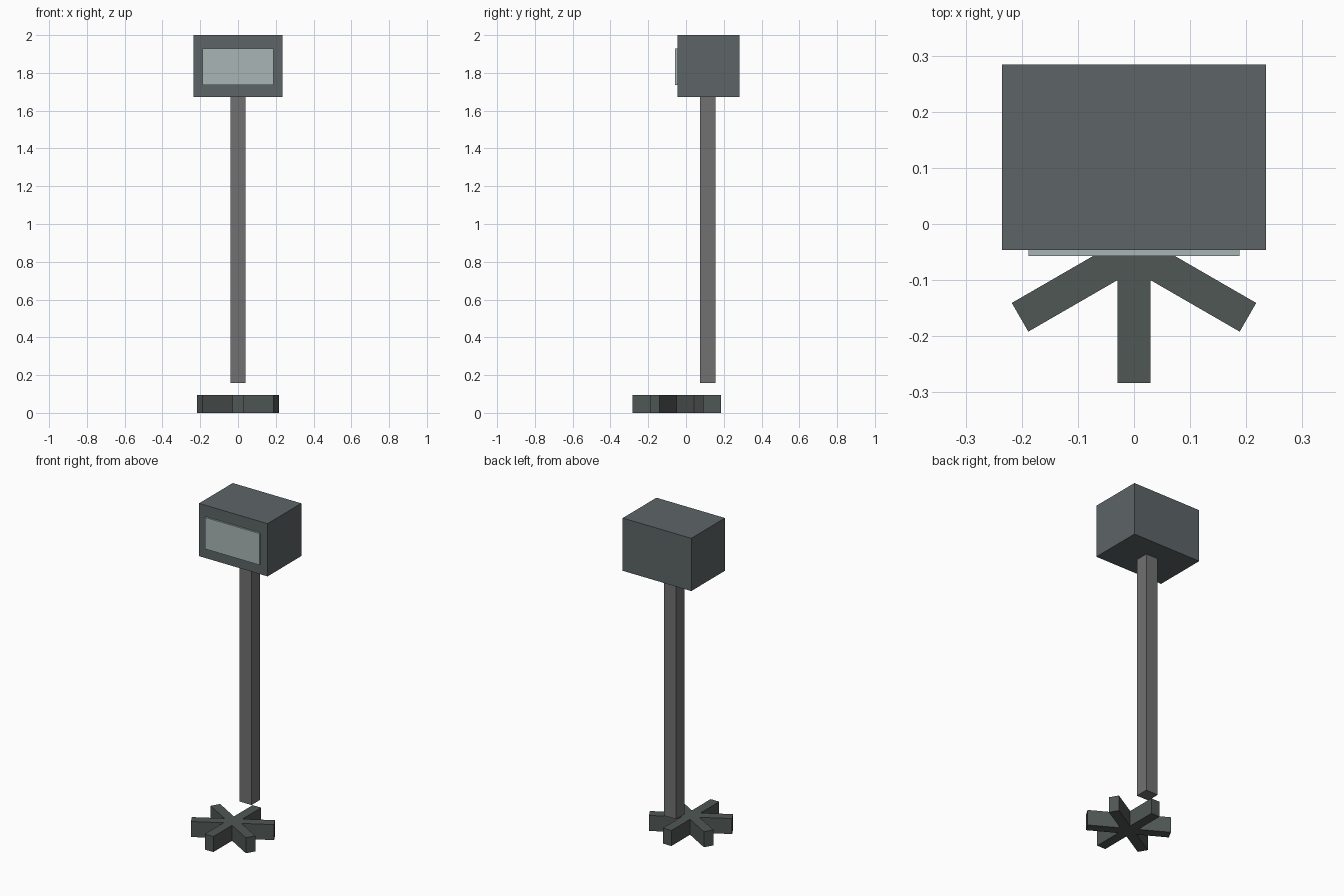
import bpy, bmesh, math

if "Cube" in bpy.data.objects:
    bpy.data.objects.remove(bpy.data.objects["Cube"])


def material(name, rgb):
    m = bpy.data.materials.new(name)
    m.diffuse_color = (*rgb, 1)
    m.use_nodes = True
    m.node_tree.nodes["Principled BSDF"].inputs["Base Color"].default_value = m.diffuse_color
    return m


def finish(name, bm, mat):
    bmesh.ops.recalc_face_normals(bm, faces=bm.faces)
    me = bpy.data.meshes.new(name)
    bm.to_mesh(me)
    bm.free()
    me.materials.append(mat)
    ob = bpy.data.objects.new(name, me)
    bpy.context.collection.objects.link(ob)
    return ob


def box(name, lo, hi, mat):
    bm = bmesh.new()
    bmesh.ops.create_cube(bm, size=1)
    for v in bm.verts:
        v.co = [(a + b) / 2 + c * (b - a) for a, b, c in zip(lo, hi, v.co)]
    return finish(name, bm, mat)


def star_base(name, centre_y, reach, width, height, mat, arms=6):
    bm = bmesh.new()
    half = width / 2
    inner = half / math.sin(math.pi / arms)
    verts = []
    for i in range(arms):
        a = math.pi / 2 + i * 2 * math.pi / arms
        c, s = math.cos(a), math.sin(a)
        # two tip corners, then the notch before the next arm
        for side in (-half, half):
            verts.append(bm.verts.new((reach * c - side * s, centre_y + reach * s + side * c, 0)))
        n = a + math.pi / arms
        verts.append(bm.verts.new((inner * math.cos(n), centre_y + inner * math.sin(n), 0)))
    face = bm.faces.new(verts)
    out = bmesh.ops.extrude_face_region(bm, geom=[face], use_keep_orig=True)
    top = [g for g in out["geom"] if isinstance(g, bmesh.types.BMVert)]
    bmesh.ops.translate(bm, verts=top, vec=(0, 0, height))
    return finish(name, bm, mat)


head_mat = material("head_grey", (0.11, 0.13, 0.135))
pole_mat = material("pole_grey", (0.16, 0.165, 0.16))
base_mat = material("base_grey", (0.08, 0.095, 0.09))
panel_mat = material("panel_light", (0.40, 0.46, 0.46))

# Head and its raised front panel
box("head", (-0.235, -0.046, 1.673), (0.235, 0.284, 2.0), head_mat)
box("front_panel", (-0.188, -0.057, 1.735), (0.188, -0.046, 1.93), panel_mat)

# Square pole, floating just above the base
box("pole", (-0.041, 0.074, 0.158), (0.041, 0.156, 1.673), pole_mat)

# Six-armed foot
star_base("star_foot", -0.049, 0.2345, 0.059, 0.096, base_mat)
